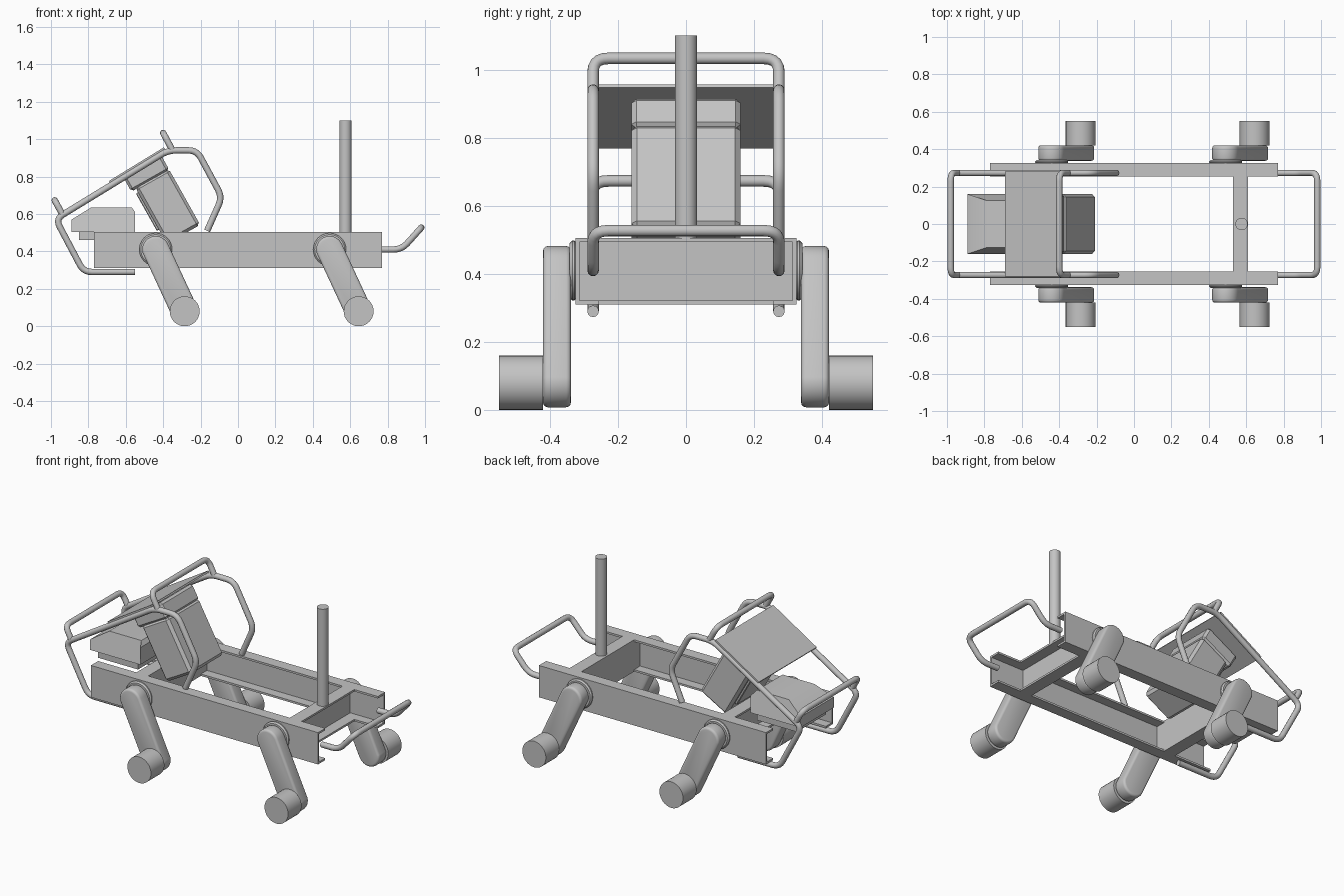
import bpy, bmesh, math
from mathutils import Vector

default = bpy.data.objects.get("Cube")
if default:
    bpy.data.objects.remove(default, do_unlink=True)

GREY = bpy.data.materials.new("plain grey")
GREY.use_nodes = True
GREY.diffuse_color = (0.55, 0.55, 0.55, 1)
GREY.node_tree.nodes["Principled BSDF"].inputs["Base Color"].default_value = (0.55, 0.55, 0.55, 1)

RAIL_TOP, RAIL_BOTTOM = 0.505, 0.31
TUBE_Y = 0.273


def finish(obj, bevel=0, segments=1):
    """Assign the material, bevel and shade by angle."""
    obj.data.materials.append(GREY)
    bpy.ops.object.select_all(action='DESELECT')
    obj.select_set(True)
    bpy.context.view_layer.objects.active = obj
    if bevel:
        mod = obj.modifiers.new("edge", 'BEVEL')
        mod.width, mod.segments = bevel, segments
        mod.limit_method = 'ANGLE'
        bpy.ops.object.modifier_apply(modifier=mod.name)
    bpy.ops.object.shade_smooth_by_angle(angle=math.radians(35))
    return obj


def prism(name, points, axis, start, end, bevel=0, segments=1, edit=None):
    """Extrude a profile: (x, z) points along y, or (y, z) points along x."""
    place = (lambda p, d: (p[0], d, p[1])) if axis == 'Y' else (lambda p, d: (d, p[0], p[1]))
    bm = bmesh.new()
    a = [bm.verts.new(place(p, start)) for p in points]
    b = [bm.verts.new(place(p, end)) for p in points]
    bm.faces.new(a)
    bm.faces.new(b[::-1])
    for i in range(len(points)):
        j = (i + 1) % len(points)
        bm.faces.new((a[j], a[i], b[i], b[j]))
    if edit:
        for v in bm.verts:
            edit(v)
    bmesh.ops.recalc_face_normals(bm, faces=bm.faces)
    mesh = bpy.data.meshes.new(name)
    bm.to_mesh(mesh)
    bm.free()
    obj = bpy.data.objects.new(name, mesh)
    bpy.context.collection.objects.link(obj)
    return finish(obj, bevel, segments)


def ring(cx, cz, r, first=0, sweep=2 * math.pi, count=32):
    return [(cx + r * math.cos(first + sweep * i / count),
             cz + r * math.sin(first + sweep * i / count)) for i in range(count)]


def channel(open_side, back, depth, t=0.012):
    """C-section profile; the web is at `back`, flanges run towards open_side."""
    lip, inner = back + open_side * depth, back + open_side * t
    return [(back, RAIL_BOTTOM), (lip, RAIL_BOTTOM), (lip, RAIL_BOTTOM + t),
            (inner, RAIL_BOTTOM + t), (inner, RAIL_TOP - t), (lip, RAIL_TOP - t),
            (lip, RAIL_TOP), (back, RAIL_TOP)]


def tube(name, points, fillet=0.045, radius=0.017):
    """Round bar through the points with rounded corners."""
    pts = [Vector(p) for p in points]
    path = [pts[0]]
    for before, p, after in zip(pts, pts[1:], pts[2:]):
        a = p + (before - p).normalized() * min(fillet, (before - p).length * 0.45)
        b = p + (after - p).normalized() * min(fillet, (after - p).length * 0.45)
        for i in range(6):
            f = i / 5
            path.append(a * (1 - f) ** 2 + p * 2 * f * (1 - f) + b * f * f)
    path.append(pts[-1])
    curve = bpy.data.curves.new(name, 'CURVE')
    curve.dimensions = '3D'
    curve.bevel_depth, curve.bevel_resolution = radius, 4
    curve.use_fill_caps = True
    spline = curve.splines.new('POLY')
    spline.points.add(len(path) - 1)
    for sp, p in zip(spline.points, path):
        sp.co = (*p, 1)
    obj = bpy.data.objects.new(name, curve)
    bpy.context.collection.objects.link(obj)
    bpy.ops.object.select_all(action='DESELECT')
    obj.select_set(True)
    bpy.context.view_layer.objects.active = obj
    bpy.ops.object.convert(target='MESH')
    return finish(bpy.context.view_layer.objects.active)


def hoop(name, side):
    """U-shaped bar: an (x, z) side path mirrored across y."""
    left = [(x, -TUBE_Y, z) for x, z in side]
    right = [(x, TUBE_Y, z) for x, z in reversed(side)]
    return tube(name, left + right)


# Chassis rails and cross members, all C-sections
for label, s in (("near", -1), ("far", 1)):
    prism(label + "_rail", channel(-s, s * 0.325, 0.07), 'X', -0.77, 0.77)
for label, back, way in (("pole", 0.53, 1), ("seat", -0.43, -1)):
    prism(label + "_cross_member", channel(way, back, 0.08), 'Y', -0.313, 0.313)

# Swing arms with hubs and round feet
for end, hub_x in (("rear", -0.44), ("forward", 0.49)):
    hub_z, foot_x, foot_z = 0.41, hub_x + 0.155, 0.08
    lean = math.atan2(foot_z - hub_z, foot_x - hub_x)
    arm = (ring(hub_x, hub_z, 0.072, lean + math.pi / 2, math.pi, 16)
           + ring(foot_x, foot_z, 0.072, lean - math.pi / 2, math.pi, 16))
    for label, s in (("near", -1), ("far", 1)):
        tag = f"{label}_{end}_"
        prism(tag + "hub", ring(hub_x, hub_z, 0.088), 'Y', s * 0.32, s * 0.342, 0.008)
        prism(tag + "arm", arm, 'Y', s * 0.338, s * 0.42, 0.014, 3)
        prism(tag + "foot", ring(foot_x, foot_z, 0.08), 'Y', s * 0.42, s * 0.55)

# Upright pole
bpy.ops.mesh.primitive_cylinder_add(vertices=32, radius=0.033, depth=0.6, location=(0.575, 0, 0.8))
pole = bpy.context.active_object
pole.name = "pole"
finish(pole)

# Tubular bars: bumper, side frames and their two cross hoops
hoop("bumper", [(0.76, 0.41), (0.875, 0.41), (0.98, 0.527)])
for label, s in (("near", -1), ("far", 1)):
    side = [(-0.55, 0.29), (-0.825, 0.29), (-0.975, 0.573), (-0.375, 0.94),
            (-0.22, 0.94), (-0.085, 0.69), (-0.165, 0.51)]
    tube(label + "_side_frame", [(x, s * TUBE_Y, z) for x, z in side])
hoop("top_hoop", [(-0.35, 0.94), (-0.4, 1.033)])
hoop("rear_hoop", [(-0.94, 0.6), (-0.98, 0.673)])

# Sloping panel laid on the side frames
slope = Vector((0.853, 0.522))
normal = Vector((-0.522, 0.853))
low = Vector((-0.685, 0.768))
high = low + slope * 0.345
prism("sloping_panel", [low, high, high + normal * 0.01, low + normal * 0.01],
      'Y', -0.28, 0.28)

# Tilted housing: s runs down its length, w runs back from its front face
top = Vector((-0.42, 0.93))
down, back = Vector((0.49, -0.872)), Vector((-0.872, -0.49))


def tilted(name, s0, s1, w0, w1, half, bevel):
    corners = [(s0, w0), (s1, w0), (s1, w1), (s0, w1)]
    prism(name, [top + down * s + back * w for s, w in corners], 'Y', -half, half, bevel)


tilted("housing_cap", 0.01, 0.11, 0, 0.234, 0.16, 0.014)
tilted("housing_body", 0.1, 0.445, 0, 0.205, 0.16, 0.016)
tilted("housing_back_plate", 0.13, 0.36, 0.2, 0.218, 0.13, 0.004)


# Seat with tapered top, on a smaller base block
def taper(v):
    if v.co.z > 0.62:
        v.co.y *= 0.78


prism("seat", [(-0.89, 0.505), (-0.55, 0.505), (-0.55, 0.61), (-0.568, 0.635),
               (-0.785, 0.635), (-0.89, 0.57)], 'Y', -0.16, 0.16, edit=taper)
prism("seat_base", [(-0.85, 0.46), (-0.58, 0.46), (-0.58, 0.505), (-0.85, 0.505)],
      'Y', -0.14, 0.14)
